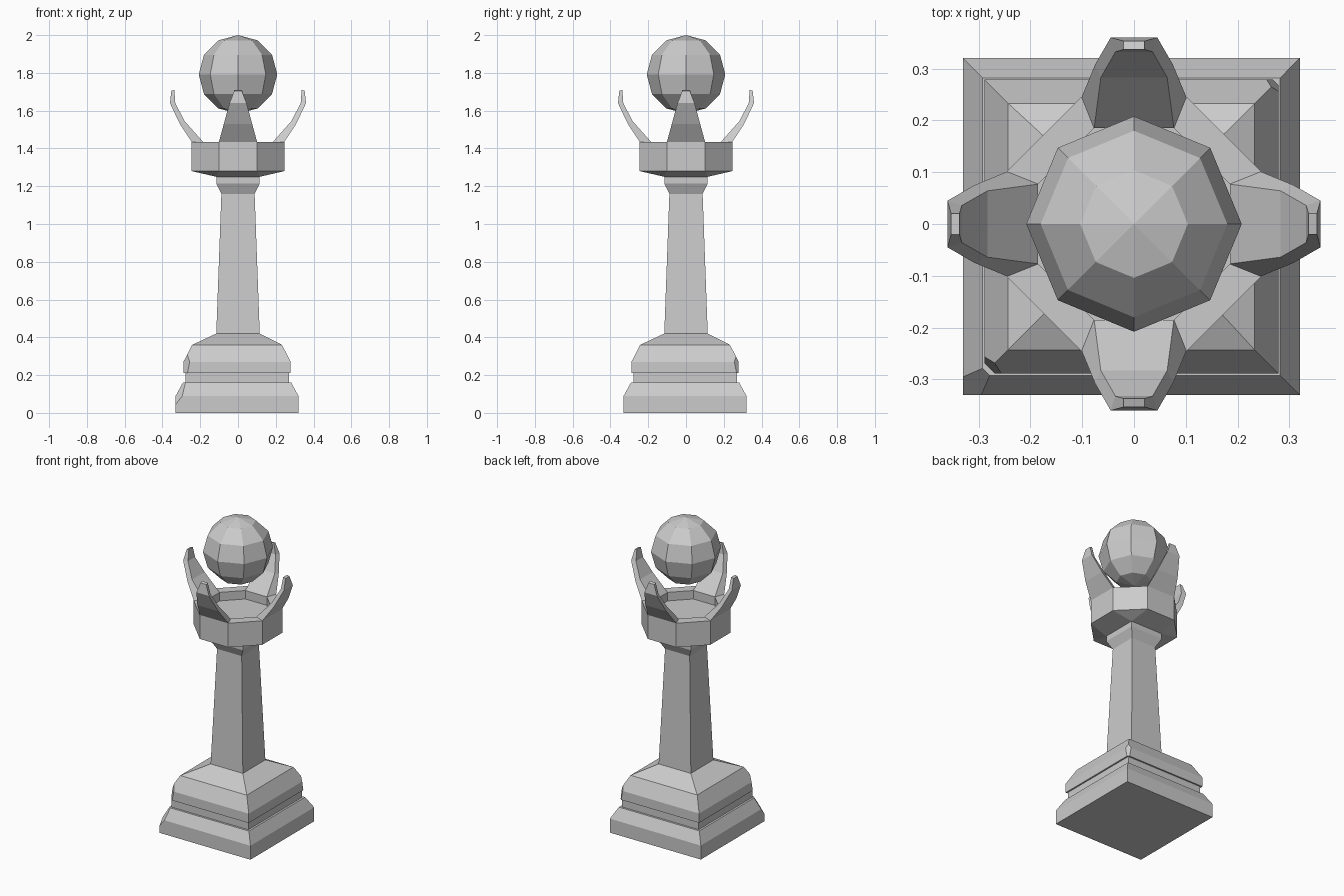
import bpy, bmesh
from math import pi, cos, sin
from mathutils import Vector, Matrix

cube = bpy.data.objects.get("Cube")
if cube:
    bpy.data.objects.remove(cube, do_unlink=True)

stone = bpy.data.materials.new("grey stone")
stone.use_nodes = True
GREY = (0.6, 0.6, 0.6, 1)
stone.diffuse_color = GREY
stone.node_tree.nodes["Principled BSDF"].inputs["Base Color"].default_value = GREY


def finish(name, bm):
    bmesh.ops.remove_doubles(bm, verts=bm.verts, dist=1e-5)
    bmesh.ops.recalc_face_normals(bm, faces=bm.faces)
    mesh = bpy.data.meshes.new(name)
    bm.to_mesh(mesh)
    bm.free()
    mesh.materials.append(stone)
    obj = bpy.data.objects.new(name, mesh)
    bpy.context.collection.objects.link(obj)
    return obj


def loft(rings):
    """Closed skin through rings of equal point count."""
    bm = bmesh.new()
    loops = [[bm.verts.new(p) for p in ring] for ring in rings]
    n = len(loops[0])
    for a, b in zip(loops, loops[1:]):
        for i in range(n):
            j = (i + 1) % n
            bm.faces.new((a[i], a[j], b[j], b[i]))
    bm.faces.new(loops[0])
    bm.faces.new(loops[-1])
    return bm


def square(half, z, shift=0.0):
    return [(shift + sx * half, shift + sy * half, z)
            for sx, sy in ((-1, -1), (1, -1), (1, 1), (-1, 1))]


def octagon(apothem, z):
    r = apothem / cos(pi / 8)
    return [(r * cos(a), r * sin(a), z)
            for a in (pi / 8 + k * pi / 4 for k in range(8))]


def chip(bm, point, normal):
    """Slice a corner off and close the cut."""
    geom = bm.verts[:] + bm.edges[:] + bm.faces[:]
    bmesh.ops.bisect_plane(bm, geom=geom, plane_co=point, plane_no=normal,
                           clear_outer=True)
    bmesh.ops.holes_fill(bm, edges=[e for e in bm.edges if e.is_boundary])


# Stepped square base, with worn corners
OFF = -0.005
plinth = loft([square(h, z, OFF) for h, z in
               ((0.325, 0), (0.325, 0.09), (0.287, 0.16))])
chip(plinth, (-0.295, -0.33, 0.09), (-1, -1, 0.78))
finish("plinth", plinth)

finish("base_band", loft([square(0.274, z, OFF) for z in (0.16, 0.21)]))

upper = loft([square(0.284, 0.21, OFF), square(0.284, 0.27, OFF),
              square(0.238, 0.36, OFF), square(0.115, 0.42)])
chip(upper, (-0.262, -0.289, 0.24), (-1, -1, 0.2))
chip(upper, (0.262, 0.279, 0.24), (1, 1, 0.2))
finish("upper_base", upper)

# Tapered shaft and its flared capital
finish("shaft", loft([square(0.115, 0.42), square(0.088, 1.16)]))
finish("capital", loft([square(0.088, 1.16), square(0.115, 1.215),
                        square(0.115, 1.25)]))

# Octagonal cup: its underside narrows to the square capital
under = [(0.115 if x > 0 else -0.115, 0.115 if y > 0 else -0.115, 1.25)
         for x, y, z in octagon(0.245, 0)]
cup = loft([under, octagon(0.245, 1.28), octagon(0.245, 1.435),
            octagon(0.185, 1.435), octagon(0.185, 1.38)])
bmesh.ops.dissolve_degenerate(cup, edges=cup.edges, dist=1e-5)
finish("cup", cup)

# Four claws: (inner x, inner z, inner half width, outer x, outer z, outer half width)
CLAW = ((0.185, 1.435, 0.077, 0.245, 1.435, 0.101),
        (0.283, 1.545, 0.064, 0.308, 1.53, 0.075),
        (0.332, 1.64, 0.036, 0.36, 1.64, 0.045),
        (0.337, 1.71, 0.02, 0.353, 1.705, 0.02))
for k, side in enumerate(("left", "back", "right", "front")):
    bm = loft([[(xi, -wi, zi), (xo, -wo, zo), (xo, wo, zo), (xi, wi, zi)]
               for xi, zi, wi, xo, zo, wo in CLAW])
    bmesh.ops.rotate(bm, verts=bm.verts, cent=Vector(),
                     matrix=Matrix.Rotation(k * pi / 2, 3, "Z"))
    finish(side + "_claw", bm)

# Faceted orb floating between the claws
orb = bmesh.new()
bmesh.ops.create_uvsphere(orb, u_segments=8, v_segments=6, radius=0.208,
                          matrix=Matrix.Translation((0, 0, 1.792)))
finish("orb", orb)
